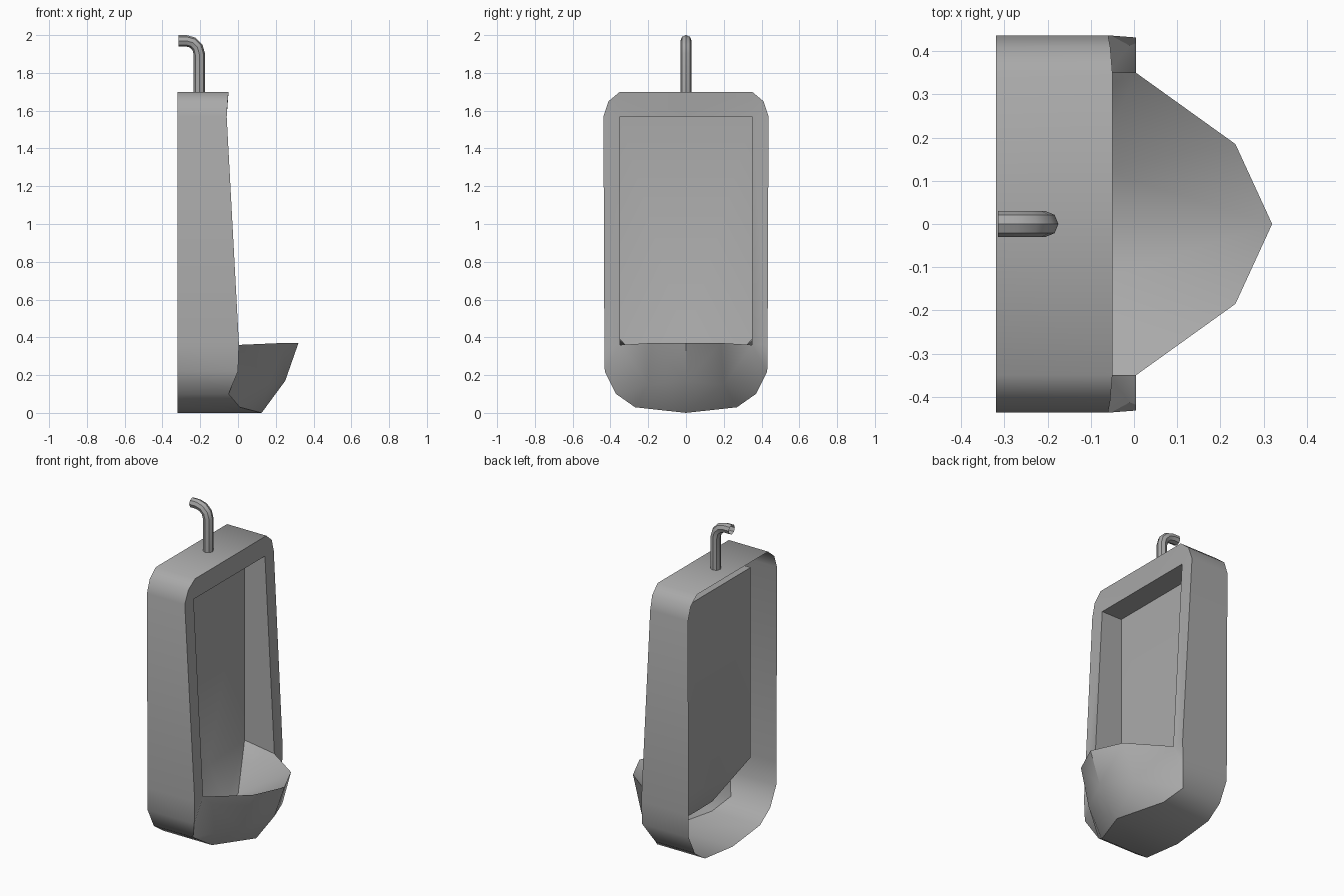
import bpy, bmesh, math

cube = bpy.data.objects.get("Cube")
if cube:
    bpy.data.objects.remove(cube, do_unlink=True)

# One plain material for the whole fixture
grey = bpy.data.materials.new("plain_grey")
colour = (0.4, 0.4, 0.4, 1)
grey.diffuse_color = colour
grey.use_nodes = True
grey.node_tree.nodes["Principled BSDF"].inputs["Base Color"].default_value = colour

BACK = -0.32      # open rear plane
PANEL = -0.2      # rear wall of the recess
HALF = 0.35       # half width of the recess
HEAD = 1.57       # top of the recess


def finish(obj, angle):
    bpy.ops.object.select_all(action='DESELECT')
    obj.select_set(True)
    bpy.context.view_layer.objects.active = obj
    bpy.ops.object.shade_smooth_by_angle(angle=math.radians(angle))


def mirrored_part(name, points, faces, angle):
    """Builds the left half from named points and mirrors it across y."""
    bm = bmesh.new()
    verts = {key: bm.verts.new(co) for key, co in points.items()}
    for face in faces:
        bm.faces.new([verts[key] for key in face.split()])
    ends = [v for v in bm.verts if abs(v.co.y) < 0.001]
    copy = bmesh.ops.duplicate(bm, geom=bm.verts[:] + bm.edges[:] + bm.faces[:])
    twins = [g for g in copy["geom"] if isinstance(g, bmesh.types.BMVert)]
    for v in twins:
        v.co.y = -v.co.y
    bmesh.ops.reverse_faces(
        bm, faces=[g for g in copy["geom"] if isinstance(g, bmesh.types.BMFace)])
    seam = ends + [v for v in twins if abs(v.co.y) < 0.001]
    bmesh.ops.remove_doubles(bm, verts=seam, dist=0.001)
    bmesh.ops.recalc_face_normals(bm, faces=bm.faces[:])
    mesh = bpy.data.meshes.new(name)
    bm.to_mesh(mesh)
    bm.free()
    mesh.materials.append(grey)
    obj = bpy.data.objects.new(name, mesh)
    bpy.context.collection.objects.link(obj)
    finish(obj, angle)
    return obj


# Outer outline of the body, from the keel round to the crown
outline = {
    "keel": (0.125, 0, 0),
    "belly": (0.01, 0.27, 0.03),
    "hip": (-0.05, 0.37, 0.1),
    "waist": (0, 0.43, 0.22),
    "side": (0.005, 0.432, 0.36),
    "shoulder": (-0.06, 0.437, HEAD),
    "bevel": (-0.055, 0.41, 1.65),
    "corner": (-0.05, HALF, 1.7),
    "crown": (-0.05, 0, 1.7),
}
points = dict(outline)
points.update({"rear_" + key: (BACK, y, z) for key, (x, y, z) in outline.items()})

# Recess opening and its rear panel
points.update({
    "sill": (0.005, HALF, 0.36),
    "head": (-0.06, HALF, HEAD),
    "head_mid": (-0.06, 0, HEAD),
    "panel_top": (PANEL, HALF, HEAD),
    "panel_top_mid": (PANEL, 0, HEAD),
    "panel_low": (PANEL, HALF, 0.39),
    "panel_low_mid": (PANEL, 0, 0.37),
})

# Bowl rim, outer swell and inner basin
points.update({
    "rim": (0.235, 0.185, 0.37),
    "lip": (0.32, 0, 0.37),
    "swell": (0.165, 0.2, 0.15),
    "prow": (0.25, 0, 0.17),
    "basin_side": (-0.1, 0.3, 0.34),
    "basin": (-0.09, 0.13, 0.17),
    "basin_mid": (-0.08, 0, 0.16),
})

# Side wall strip swept back from the outline
keys = list(outline)
faces = [f"{a} {b} rear_{b} rear_{a}" for a, b in zip(keys, keys[1:])]

# Front frame
faces += [
    "side shoulder head sill",
    "shoulder bevel corner head",
    "corner crown head_mid head",
]
# Outside of the bowl
faces += [
    "sill waist side",
    "sill swell hip waist",
    "sill rim swell",
    "rim lip prow swell",
    "swell belly hip",
    "swell prow keel belly",
]
# Recess walls
faces += [
    "sill head panel_top panel_low",
    "head head_mid panel_top_mid panel_top",
    "panel_top panel_top_mid panel_low_mid panel_low",
]
# Inside of the bowl
faces += [
    "sill panel_low basin_side",
    "panel_low panel_low_mid basin_mid basin",
    "panel_low basin basin_side",
    "sill basin_side basin rim",
    "basin basin_mid lip rim",
]
mirrored_part("urinal_body", points, faces, 40)

# Supply pipe, bent back toward the wall
radius, x, top = 0.03, -0.205, 1.97
bend = 0.07
path = [(x, 0, 1.68)]
for step in range(4):
    a = math.radians(30 * step)
    path.append((x - bend + bend * math.cos(a), 0, top - bend + bend * math.sin(a)))
path.append((-0.315, 0, top))

curve = bpy.data.curves.new("supply_pipe", 'CURVE')
curve.dimensions = '3D'
curve.bevel_depth = radius
curve.bevel_resolution = 2
spline = curve.splines.new('POLY')
spline.points.add(len(path) - 1)
for point, co in zip(spline.points, path):
    point.co = (*co, 1)
curve.materials.append(grey)
pipe = bpy.data.objects.new("supply_pipe", curve)
bpy.context.collection.objects.link(pipe)
bpy.ops.object.select_all(action='DESELECT')
pipe.select_set(True)
bpy.context.view_layer.objects.active = pipe
bpy.ops.object.convert(target='MESH')
finish(bpy.context.object, 30)
